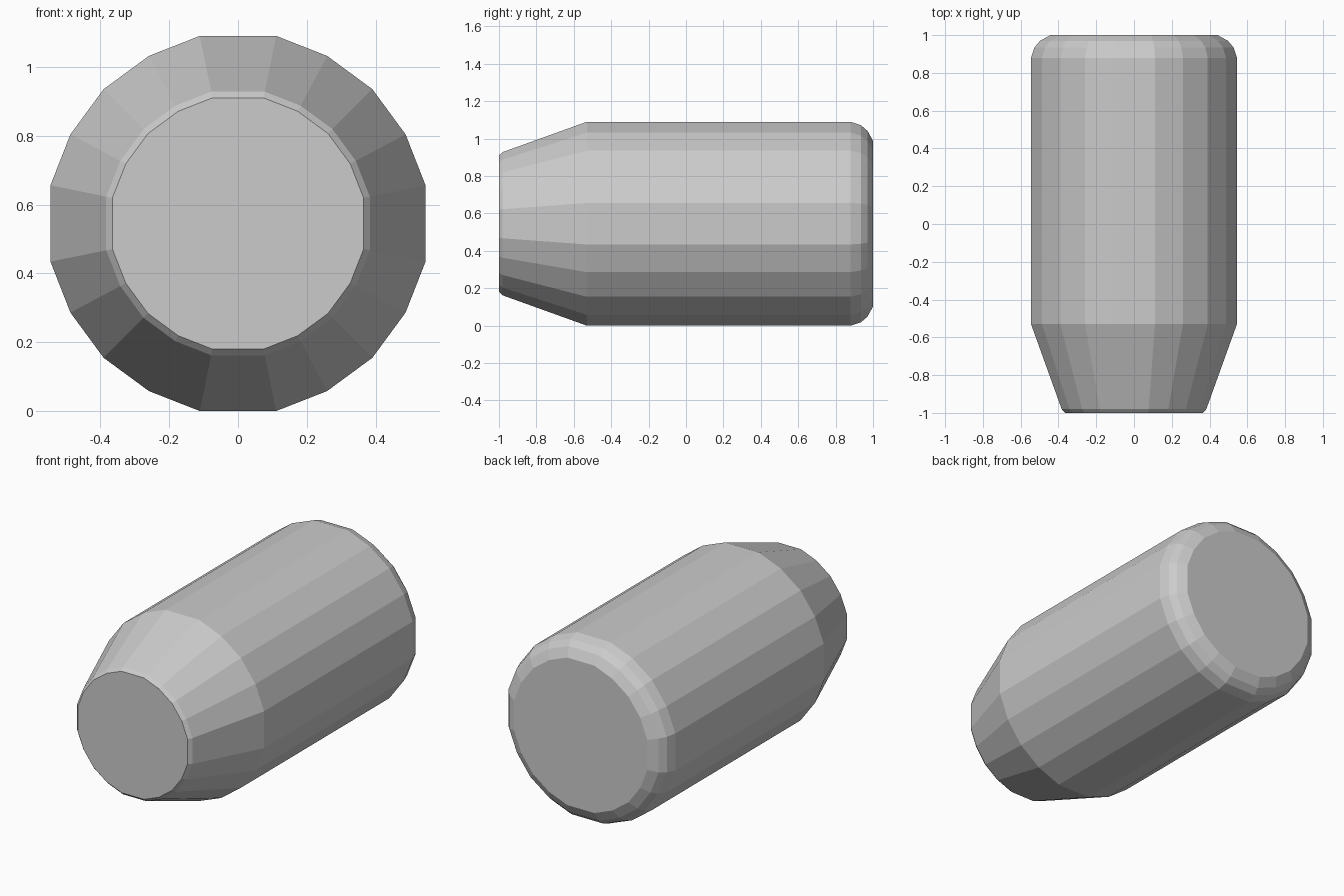
import bpy, bmesh
from math import sin, cos, radians

if "Cube" in bpy.data.objects:
    bpy.data.objects.remove(bpy.data.objects["Cube"])

CENTER_Z = 0.545
# lathe profile: (flat-to-axis radius, y), front to back
PROFILE = [(0.365, -1.0), (0.383, -0.98), (0.545, -0.53), (0.545, 0.88),
           (0.527, 0.935), (0.497, 0.97), (0.443, 1.0)]
# slightly uneven low-poly ring: corner angles and corner distance per quarter turn
QUARTER = [(11.5, 1.0205), (28, 1.012), (45, 1.013), (62, 1.012), (78.5, 1.0205)]
RING = [(radians(q * 90 + a), s) for q in range(4) for a, s in QUARTER]

# tapered barrel body
bm = bmesh.new()
rings = [[bm.verts.new((r * s * cos(a), y, CENTER_Z + r * s * sin(a))) for a, s in RING]
         for r, y in PROFILE]
n = len(RING)
for lo, hi in zip(rings, rings[1:]):
    for i in range(n):
        j = (i + 1) % n
        bm.faces.new((lo[i], lo[j], hi[j], hi[i]))

# flat end caps
bm.faces.new(rings[0])
bm.faces.new(rings[-1])
bmesh.ops.recalc_face_normals(bm, faces=bm.faces[:])

mesh = bpy.data.meshes.new("tapered_barrel")
bm.to_mesh(mesh)
bm.free()
bpy.context.collection.objects.link(bpy.data.objects.new("tapered_barrel", mesh))
